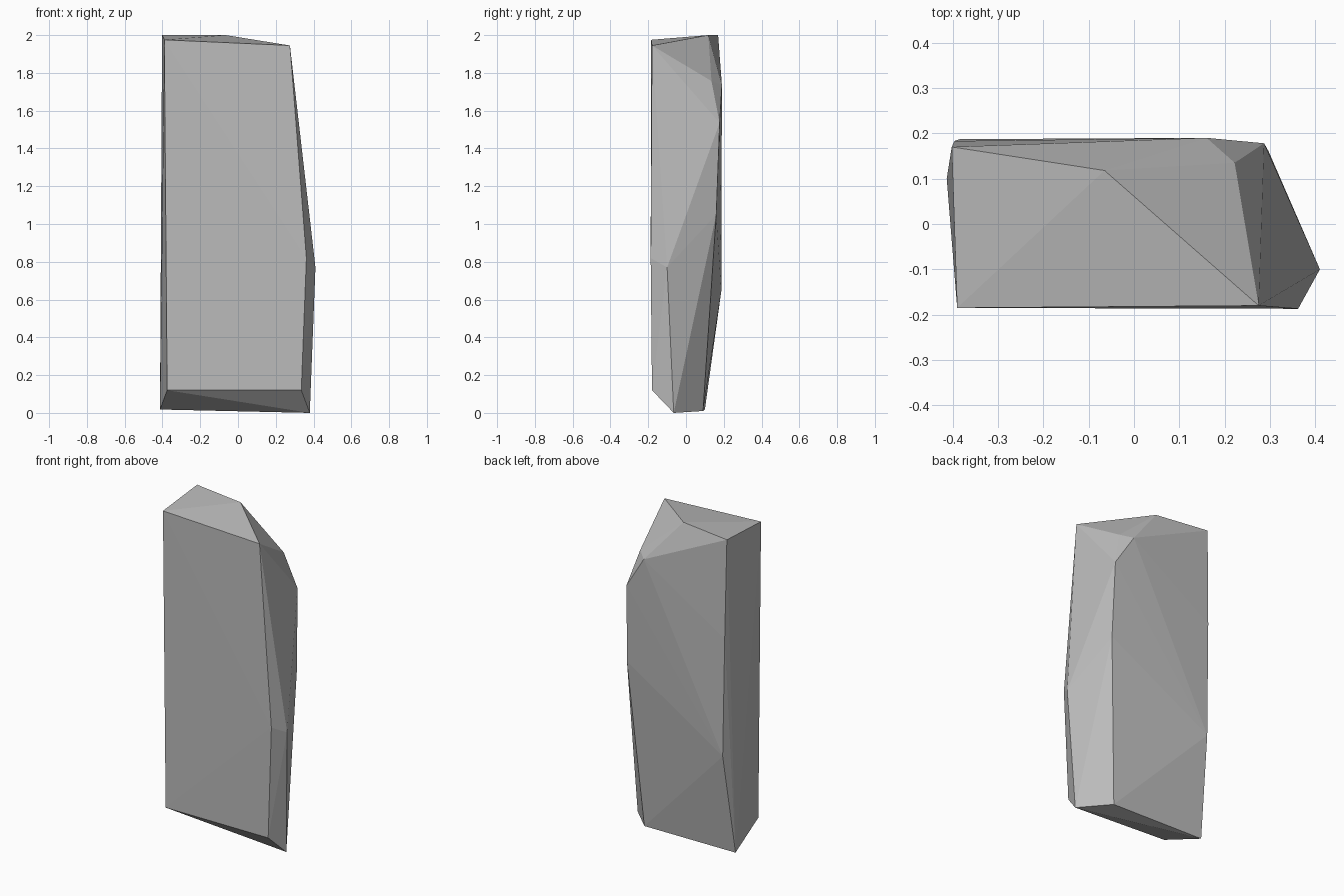
import bpy
import bmesh

# Remove the default cube only
default_cube = bpy.data.objects.get("Cube")
if default_cube:
    bpy.data.objects.remove(default_cube, do_unlink=True)


def make_material(name, grey):
    """One flat grey material, shown in the viewport and in renders."""
    material = bpy.data.materials.new(name)
    material.use_nodes = True
    colour = (grey, grey, grey, 1.0)
    material.diffuse_color = colour
    material.node_tree.nodes["Principled BSDF"].inputs["Base Color"].default_value = colour
    return material


def make_chiselled_block(name, corner_groups, material):
    """Wrap the chiselled corners in a convex, flat-faced stone."""
    bm = bmesh.new()
    for corners in corner_groups:
        for corner in corners:
            bm.verts.new(corner)
    hull = bmesh.ops.convex_hull(bm, input=bm.verts)
    loose = set(hull["geom_interior"]) | set(hull["geom_unused"])
    bmesh.ops.delete(bm, geom=[v for v in loose if isinstance(v, bmesh.types.BMVert)],
                     context="VERTS")
    bmesh.ops.recalc_face_normals(bm, faces=bm.faces)

    mesh = bpy.data.meshes.new(name)
    bm.to_mesh(mesh)
    bm.free()
    mesh.materials.append(material)
    block = bpy.data.objects.new(name, mesh)
    bpy.context.collection.objects.link(block)
    return block


# Corners of the broad front slab
front_corners = [
    (-.39, -.185, 1.975), (.275, -.18, 1.945),
    (.362, -.187, .82), (.335, -.18, .12), (-.375, -.18, .12),
]

# Ridge along the top
top_corners = [(-.402, .17, 2), (-.065, .118, 2)]

# Chipped shoulder and the bulging flank
flank_corners = [
    (.222, .135, 1.757), (.287, .178, 1.535),
    (.297, .16, 1.05), (.41, -.1, .77),
]

# Back slab
back_corners = [(.16, .19, 1.735), (-.396, .183, 1.38), (-.385, .187, .646)]

# Narrow tapered foot
foot_corners = [(.38, -.065, 0), (.225, .09, .01), (-.413, .1, .018)]

stone_grey = make_material("stone grey", .5)
make_chiselled_block(
    "standing_stone",
    [front_corners, top_corners, flank_corners, back_corners, foot_corners],
    stone_grey,
)
